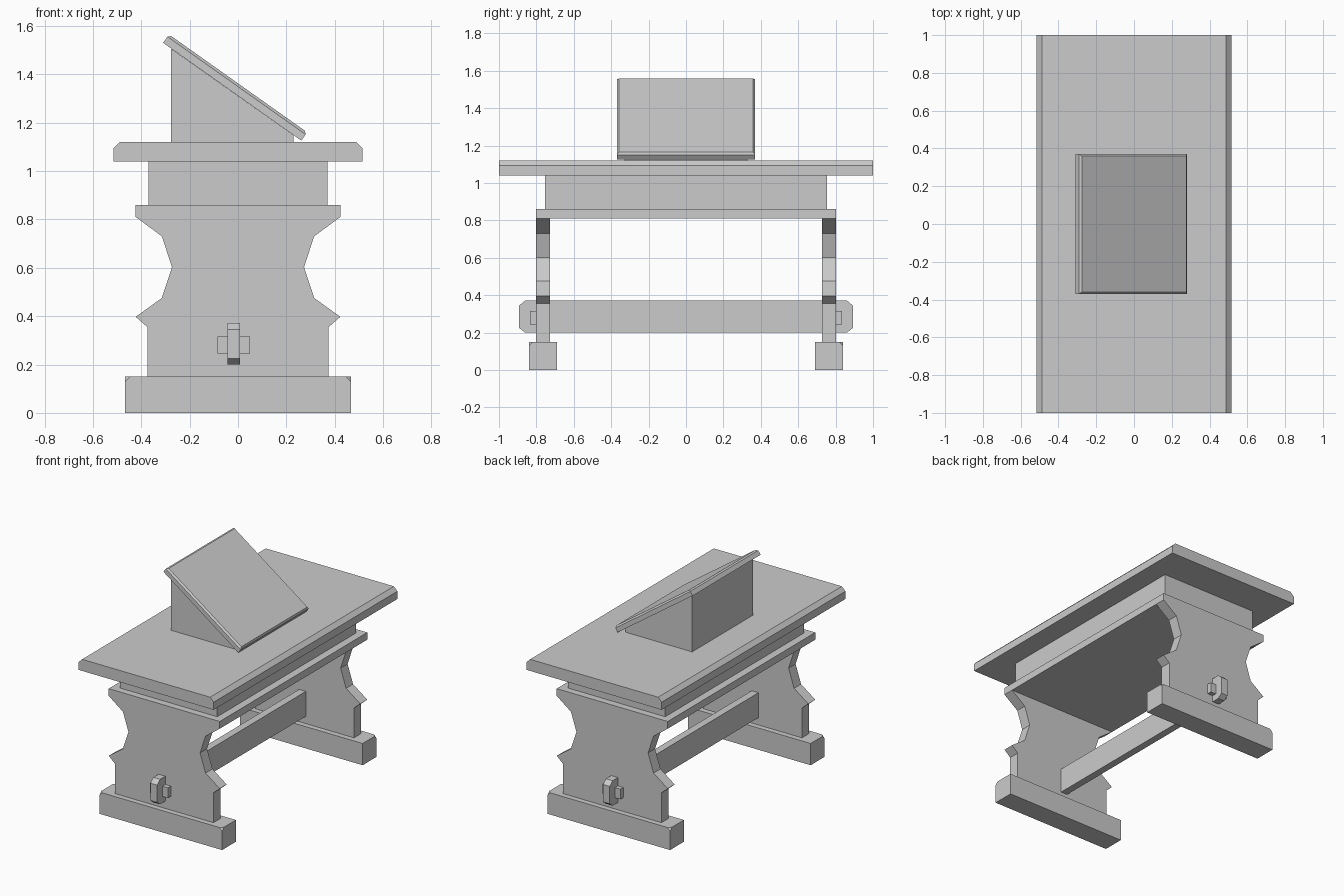
import bpy, bmesh, math
from mathutils import Matrix, Vector

if "Cube" in bpy.data.objects:
    bpy.data.objects.remove(bpy.data.objects["Cube"])


def finish(name, bm):
    bmesh.ops.recalc_face_normals(bm, faces=bm.faces)
    me = bpy.data.meshes.new(name)
    bm.to_mesh(me)
    bm.free()
    ob = bpy.data.objects.new(name, me)
    bpy.context.collection.objects.link(ob)
    return ob


def prism(points, axis, a, b):
    """Extrude a 2D profile along x (points are y,z) or y (points are x,z)."""
    bm = bmesh.new()
    place = (lambda p: (a, p[0], p[1])) if axis == 'x' else (lambda p: (p[0], a, p[1]))
    face = bm.faces.new([bm.verts.new(place(p)) for p in points])
    new = bmesh.ops.extrude_face_region(bm, geom=[face])['geom']
    step = Vector((b - a, 0, 0)) if axis == 'x' else Vector((0, b - a, 0))
    bmesh.ops.translate(bm, vec=step, verts=[g for g in new if isinstance(g, bmesh.types.BMVert)])
    return bm


def box(x0, x1, y0, y1, z0, z1):
    return prism([(x0, z0), (x1, z0), (x1, z1), (x0, z1)], 'y', y0, y1)


def mirrored(half):
    return half + [(-x, z) for x, z in reversed(half)]


# Table top with chamfered long edges
finish("table_top", prism(mirrored([(0.515, 1.04), (0.515, 1.093), (0.488, 1.12)]), 'y', -1, 1))

# Apron and the plate beneath it
finish("apron", box(-0.37, 0.37, -0.755, 0.755, 0.86, 1.04))
finish("apron_plate", box(-0.423, 0.423, -0.803, 0.803, 0.81, 0.86))

# Shaped end panels, feet and pegs
leg_profile = mirrored([(0.375, 0.15), (0.375, 0.355), (0.423, 0.397), (0.315, 0.475),
                        (0.273, 0.603), (0.315, 0.73), (0.423, 0.81)])
for side, s in (("front", -1), ("back", 1)):
    finish(side + "_leg", prism(leg_profile, 'y', s * 0.727, s * 0.803))
    foot = box(-0.467, 0.467, s * 0.69, s * 0.84, 0, 0.15)
    corners = [v for v in foot.verts if v.co.z > 0.1 and abs(v.co.y) > 0.8]
    bmesh.ops.bevel(foot, geom=corners, offset=0.02, affect='VERTICES', segments=1)
    finish(side + "_foot", foot)
    finish(side + "_peg", box(-0.085, 0.05, s * 0.79, s * 0.835, 0.245, 0.315))

# Stretcher beam with clipped ends
beam = mirrored([(0.86, 0.2), (0.892, 0.225), (0.892, 0.345), (0.86, 0.372)])
finish("stretcher", prism(beam, 'x', -0.043, 0.008))

# Lectern body
finish("lectern_body", prism([(-0.278, 1.12), (0.23, 1.12), (0.23, 1.148), (-0.278, 1.507)],
                             'y', -0.33, 0.33))

# Sloping reading board with chamfered upper edges
board = box(-0.35, 0.35, -0.37, 0.37, 0, 0.042)
rim = [e for e in board.edges if all(v.co.z > 0.03 for v in e.verts)]
bmesh.ops.bevel(board, geom=rim, offset=0.011, affect='EDGES', segments=1)
tilt = Matrix.Translation((-0.024, 0, 1.328)) @ Matrix.Rotation(math.radians(35.3), 4, 'Y')
bmesh.ops.transform(board, matrix=tilt, verts=board.verts)
finish("reading_board", board)
